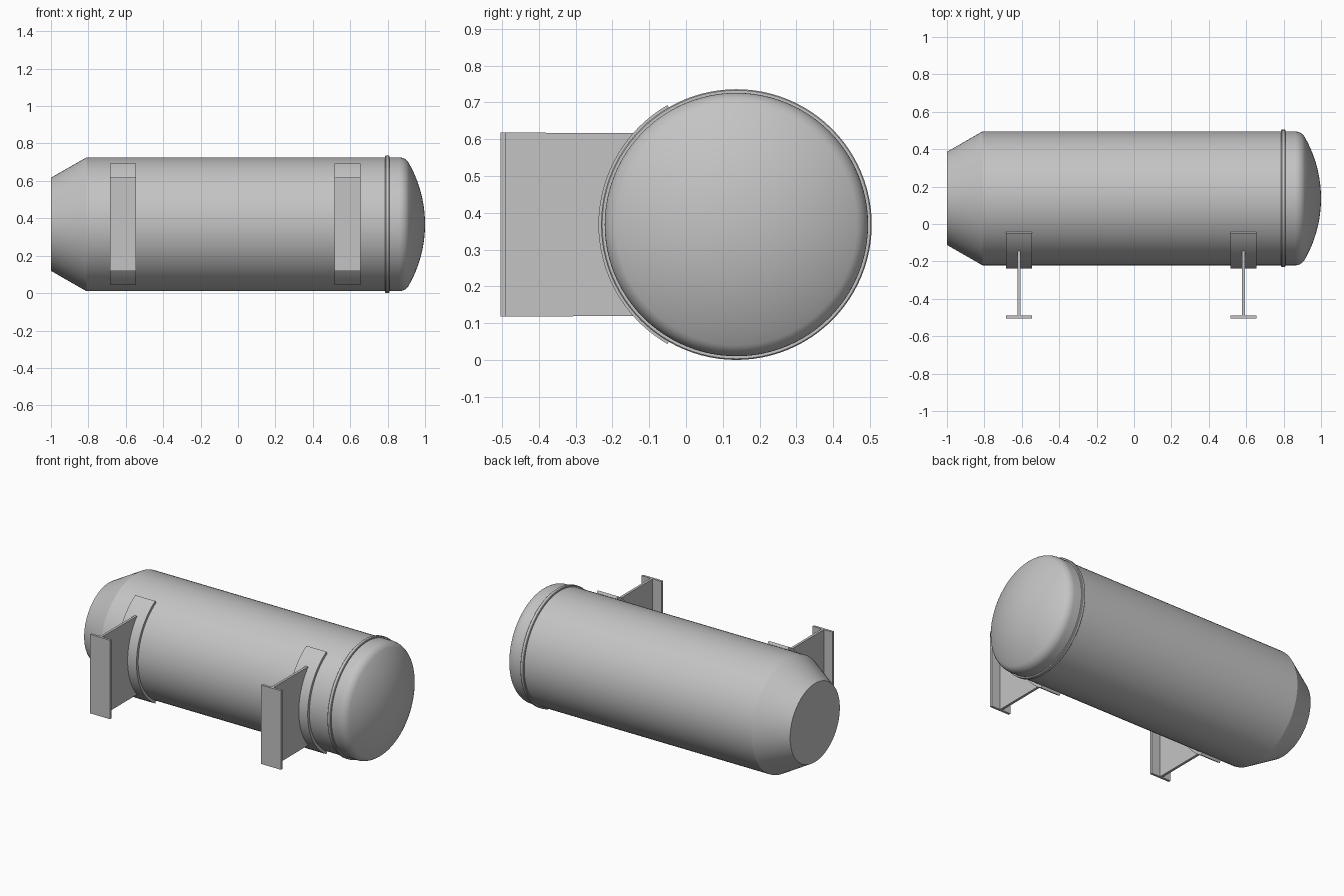
import bpy, bmesh
from math import sin, cos, asin, radians, pi, sqrt
from mathutils import Matrix, Vector

if "Cube" in bpy.data.objects:
    bpy.data.objects.remove(bpy.data.objects["Cube"], do_unlink=True)

AXIS_Y, AXIS_Z = 0.137, 0.368     # vessel centreline
R_SHELL, R_RING, R_BAND = 0.358, 0.368, 0.375
SEGMENTS = 96

steel = bpy.data.materials.new("grey_steel")
steel.use_nodes = True
grey = (0.55, 0.55, 0.55, 1)
steel.diffuse_color = grey
steel.node_tree.nodes["Principled BSDF"].inputs["Base Color"].default_value = grey


def finish(name, bm, smooth=False):
    """Turn a bmesh into a named, coloured object."""
    bmesh.ops.remove_doubles(bm, verts=bm.verts, dist=1e-5)
    bmesh.ops.recalc_face_normals(bm, faces=bm.faces)
    mesh = bpy.data.meshes.new(name)
    bm.to_mesh(mesh)
    bm.free()
    mesh.materials.append(steel)
    obj = bpy.data.objects.new(name, mesh)
    bpy.context.collection.objects.link(obj)
    if smooth:
        bpy.ops.object.select_all(action="DESELECT")
        obj.select_set(True)
        bpy.context.view_layer.objects.active = obj
        bpy.ops.object.shade_smooth_by_angle(angle=radians(20))
    return obj


def lathe(name, profile, closed=False):
    """Spin (x, radius) points round the vessel centreline."""
    bm = bmesh.new()
    verts = [bm.verts.new((x, AXIS_Y, AXIS_Z + r)) for x, r in profile]
    pairs = list(zip(verts, verts[1:]))
    if closed:
        pairs.append((verts[-1], verts[0]))
    edges = [bm.edges.new(p) for p in pairs]
    bmesh.ops.spin(bm, geom=verts + edges, cent=(0, AXIS_Y, AXIS_Z),
                   axis=(1, 0, 0), angle=2 * pi, steps=SEGMENTS)
    bmesh.ops.dissolve_degenerate(bm, edges=bm.edges, dist=1e-6)
    return finish(name, bm, True)


def extrude_x(name, outline, x, width, smooth=False):
    """Extrude a closed (y, z) outline along x, centred on x."""
    bm = bmesh.new()
    face = bm.faces.new([bm.verts.new((x - width / 2, y, z)) for y, z in outline])
    new = bmesh.ops.extrude_face_region(bm, geom=[face])["geom"]
    moved = [v for v in new if isinstance(v, bmesh.types.BMVert)]
    bmesh.ops.translate(bm, verts=moved, vec=(width, 0, 0))
    return finish(name, bm, smooth)


def arc(radius, half_angle, steps):
    """Points on the vessel's front side, from low to high."""
    angles = [half_angle * (2 * i / steps - 1) for i in range(steps + 1)]
    return [(AXIS_Y - radius * cos(a), AXIS_Z + radius * sin(a)) for a in angles]


# Cylindrical shell with a cone and flat end
lathe("shell", [(-1, 0), (-1, 0.249), (-0.81, R_SHELL), (0.8, R_SHELL)])

# Dished head: straight flange, tight knuckle, shallow crown
crown, knuckle = 0.66, 0.06
offset = R_SHELL - knuckle
tangent = asin(offset / (crown - knuckle))
knuckle_x = 1 - crown + sqrt((crown - knuckle) ** 2 - offset ** 2)
head = [(0.8, R_SHELL)]
for i in range(11):
    a = pi / 2 + (tangent - pi / 2) * i / 10
    head.append((knuckle_x + knuckle * cos(a), offset + knuckle * sin(a)))
for i in range(1, 13):
    a = tangent * (1 - i / 12)
    head.append((1 - crown + crown * cos(a), crown * sin(a)))
lathe("dished_head", head)

# Joint ring between shell and head
lathe("joint_ring", [(0.787, R_SHELL - 0.005), (0.787, R_RING - 0.003),
                     (0.79, R_RING), (0.806, R_RING), (0.809, R_RING - 0.003),
                     (0.809, R_SHELL - 0.005)], closed=True)

# Two mounting brackets: curved pad, web and base plate
LOW, HIGH = AXIS_Z - 0.25, AXIS_Z + 0.25
for side, x in (("right", -0.615), ("left", 0.585)):
    pad = arc(R_BAND, radians(60), 32) + arc(R_SHELL - 0.001, radians(60), 32)[::-1]
    extrude_x(side + "_saddle_pad", pad, x, 0.14, True)
    web = [(-0.49, HIGH), (-0.49, LOW)] + arc(R_BAND - 0.002, asin(0.25 / R_BAND), 24)
    extrude_x(side + "_bracket_web", web, x, 0.016)
    base = [(-0.505, LOW), (-0.49, LOW), (-0.49, HIGH), (-0.505, HIGH)]
    extrude_x(side + "_base_plate", base, x, 0.14)
